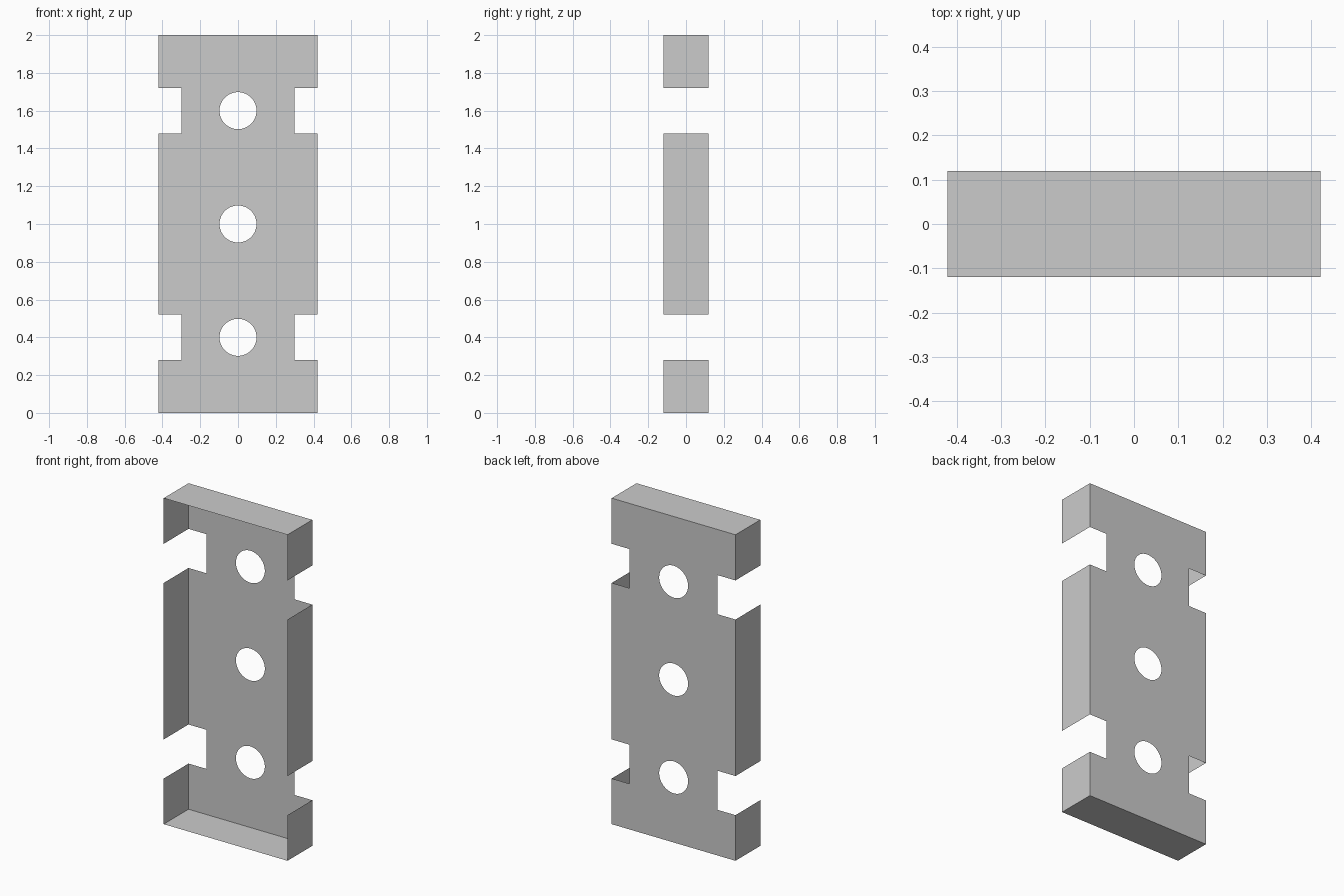
import bpy, bmesh
from math import sin, cos, tau

if "Cube" in bpy.data.objects:
    bpy.data.objects.remove(bpy.data.objects["Cube"])

W, D, H = 0.42, 0.12, 2.0      # half width, half depth, height
NECK, R = 0.298, 0.098         # half width at the notches, hole radius

bm = bmesh.new()


def loop(points):
    """Closed ring of edges in the plane of the back plate."""
    verts = [bm.verts.new((x, D, z)) for x, z in points]
    return [bm.edges.new((v, verts[i - 1])) for i, v in enumerate(verts)]


# Back plate outline: right side with two notches, mirrored to the left
side = [(W, 0), (W, 0.28), (NECK, 0.28), (NECK, 0.52), (W, 0.52),
        (W, 1.48), (NECK, 1.48), (NECK, 1.72), (W, 1.72), (W, H)]
outline = loop(side + [(-x, z) for x, z in reversed(side)])

# Three round holes up the middle
edges = list(outline)
for zc in (0.4, 1.0, 1.6):
    edges += loop([(R * cos(tau * i / 64), zc + R * sin(tau * i / 64)) for i in range(64)])
bmesh.ops.triangle_fill(bm, edges=edges, use_beauty=True, normal=(0, 1, 0))


# Thin rim walls: extrude only the edges on the outer rectangle forward
def on_rim(e):
    a, b = (v.co for v in e.verts)
    on_side = abs(a.x - b.x) < 1e-5 and abs(abs(a.x) - W) < 1e-5
    on_end = abs(a.z - b.z) < 1e-5 and min(a.z, H - a.z) < 1e-5
    return on_side or on_end


rim = bmesh.ops.extrude_edge_only(bm, edges=[e for e in outline if on_rim(e)])
for v in rim["geom"]:
    if isinstance(v, bmesh.types.BMVert):
        v.co.y = -D

# Point the normals away from the open tray's inside
bm.normal_update()
for f in bm.faces:
    c = f.calc_center_median()
    c.z -= H / 2
    if f.normal.dot(c) < 0:
        f.normal_flip()

mesh = bpy.data.meshes.new("notched_tray_plate")
bm.to_mesh(mesh)
bm.free()
bpy.context.collection.objects.link(bpy.data.objects.new("notched_tray_plate", mesh))
